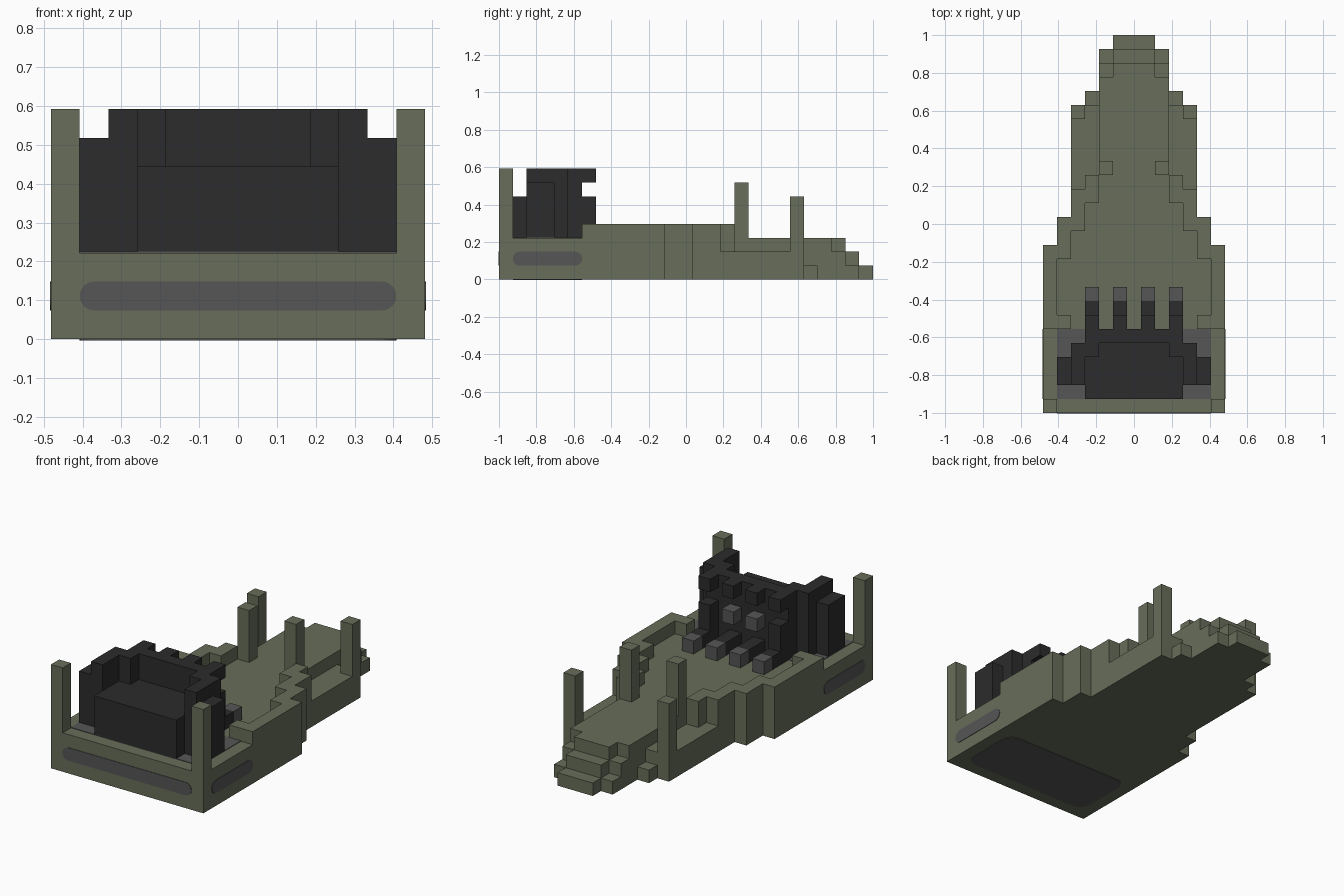
import bpy
import bmesh
from math import cos, sin, pi
from mathutils import Vector

if "Cube" in bpy.data.objects:
    bpy.data.objects.remove(bpy.data.objects["Cube"], do_unlink=True)

U = 2 / 27  # one block


def material(name, rgb):
    m = bpy.data.materials.new(name)
    m.use_nodes = True
    m.diffuse_color = (*rgb, 1)
    m.node_tree.nodes["Principled BSDF"].inputs["Base Color"].default_value = (*rgb, 1)
    return m


GREEN = material("olive green", (0.135, 0.155, 0.102))
BLACK = material("near black", (0.025, 0.025, 0.026))
GREY = material("dark grey", (0.092, 0.092, 0.095))


def prism(name, outline, depth, mat, mirror=False):
    """Extrude a closed outline of 3D points (block units, y from the front) by a vector."""
    bm = bmesh.new()
    place = lambda p: Vector((p[0] * U, p[1] * U - 1, p[2] * U))
    face = bm.faces.new([bm.verts.new(place(p)) for p in outline])
    ext = bmesh.ops.extrude_face_region(bm, geom=[face], use_keep_orig=True)
    verts = [g for g in ext["geom"] if isinstance(g, bmesh.types.BMVert)]
    bmesh.ops.translate(bm, verts=verts, vec=Vector(depth) * U)
    bmesh.ops.recalc_face_normals(bm, faces=bm.faces[:])
    me = bpy.data.meshes.new(name)
    bm.to_mesh(me)
    bm.free()
    me.materials.append(mat)
    ob = bpy.data.objects.new(name, me)
    bpy.context.collection.objects.link(ob)
    if mirror:
        ob.modifiers.new("Mirror", "MIRROR").use_mirror_merge = False
    return ob


def stepped(name, strips, z0, z1, mat, mirror=False):
    """Layer made of strips (y start, y end, outer x, inner x); inner defaults to -outer."""
    right, left = [], []
    for y0, y1, outer, *inner in strips:
        i = inner[0] if inner else -outer
        right += [(outer, y0, z0), (outer, y1, z0)]
        left += [(i, y0, z0), (i, y1, z0)]
    pts = []
    for p in right + left[::-1]:
        if not pts or pts[-1] != p:
            pts.append(p)
    return prism(name, pts, (0, 0, z1 - z0), mat, mirror)


def block(name, x, y, z, mat, mirror=True):
    stepped(name, [(y[0], y[1], x[1], x[0])], z[0], z[1], mat, mirror)


def rounded(a0, a1, b0, b1, r, steps=6):
    """Rounded rectangle in two dimensions."""
    pts = []
    for q, (a, b) in enumerate([(a1 - r, b1 - r), (a0 + r, b1 - r),
                                (a0 + r, b0 + r), (a1 - r, b0 + r)]):
        for s in range(steps + 1):
            t = (q + s / steps) * pi / 2
            p = (a + r * cos(t), b + r * sin(t))
            if not pts or (Vector(p) - Vector(pts[-1])).length > 1e-4:
                pts.append(p)
    return pts


# Hull in three stacked layers
front = [(0, 12, 6.5), (12, 14, 5.5)]
stepped("hull_bottom", front + [(14, 22, 4.5), (22, 23, 3.5), (23, 26, 2.5), (26, 27, 1.5)],
        0, 1, GREEN)
stepped("hull_middle", front + [(14, 22, 4.5), (22, 25, 2.5), (25, 26, 1.5)], 1, 2, GREEN)
stepped("hull_deck", front + [(14, 16, 4.5), (16, 17, 3.5), (17, 24, 2.5), (24, 25, 1.5)],
        2, 3, GREEN)

# Raised rim on both sides
stepped("side_rim", [(6, 7, 6.5, 4.5), (7, 11, 6.5, 5.5), (11, 12, 6.5, 4.5),
                     (12, 13, 5.5, 4.5), (13, 14, 5.5, 3.5), (14, 15, 4.5, 3.5),
                     (15, 16, 4.5, 2.5), (16, 17, 3.5, 2.5)], 3, 4, GREEN, True)

# Upright posts
block("front_post", (5.5, 6.5), (0, 1), (3, 8), GREEN)
block("middle_post", (1.5, 2.5), (17, 18), (3, 7), GREEN)
block("rear_post", (3.5, 4.5), (21, 22), (2, 6), GREEN)

# Grey plates: floor, front, sides and underside
T = 0.04
block("floor_plate", (-5.5, 5.5), (1, 6), (3, 3 + T), GREY, False)
prism("front_plate", [(a, 0, b) for a, b in rounded(-5.5, 5.5, 1, 2, 0.5)], (0, -T, 0), GREY)
prism("side_plate", [(6.5, a, b) for a, b in rounded(1, 6, 1, 2, 0.5)], (T, 0, 0), GREY, True)
prism("bottom_plate", [(a, b, 0) for a, b in rounded(-5.5, 5.5, 1, 6, 0.9)], (0, 0, -T), GREY)

# Dark engine block with its surrounding walls
stepped("engine_core", [(1, 5, 3.5)], 3, 6, BLACK)
block("engine_back", (-3.5, 3.5), (5, 6), (3, 8), BLACK, False)
block("engine_corner", (2.5, 3.5), (4, 5), (6, 8), BLACK)
block("engine_side", (3.5, 4.5), (2, 5), (3, 8), BLACK)
block("engine_outer_side", (4.5, 5.5), (2, 4), (3, 7), BLACK)

# Pipes and prongs at the back of the engine
for label, x in (("inner", 1), ("outer", 3)):
    span = (x - 0.5, x + 0.5)
    block(label + "_top_prong", span, (6, 7), (7, 8), BLACK)
    block(label + "_floor_pipe", span, (6, 8), (3, 4), BLACK)
    block(label + "_pipe_tip", span, (8, 9), (3, 4), GREY)
block("outer_pipe_riser", (2.5, 3.5), (6, 7), (4, 6), BLACK)
block("inner_upper_tip", (0.5, 1.5), (6, 7), (5, 6), GREY)
